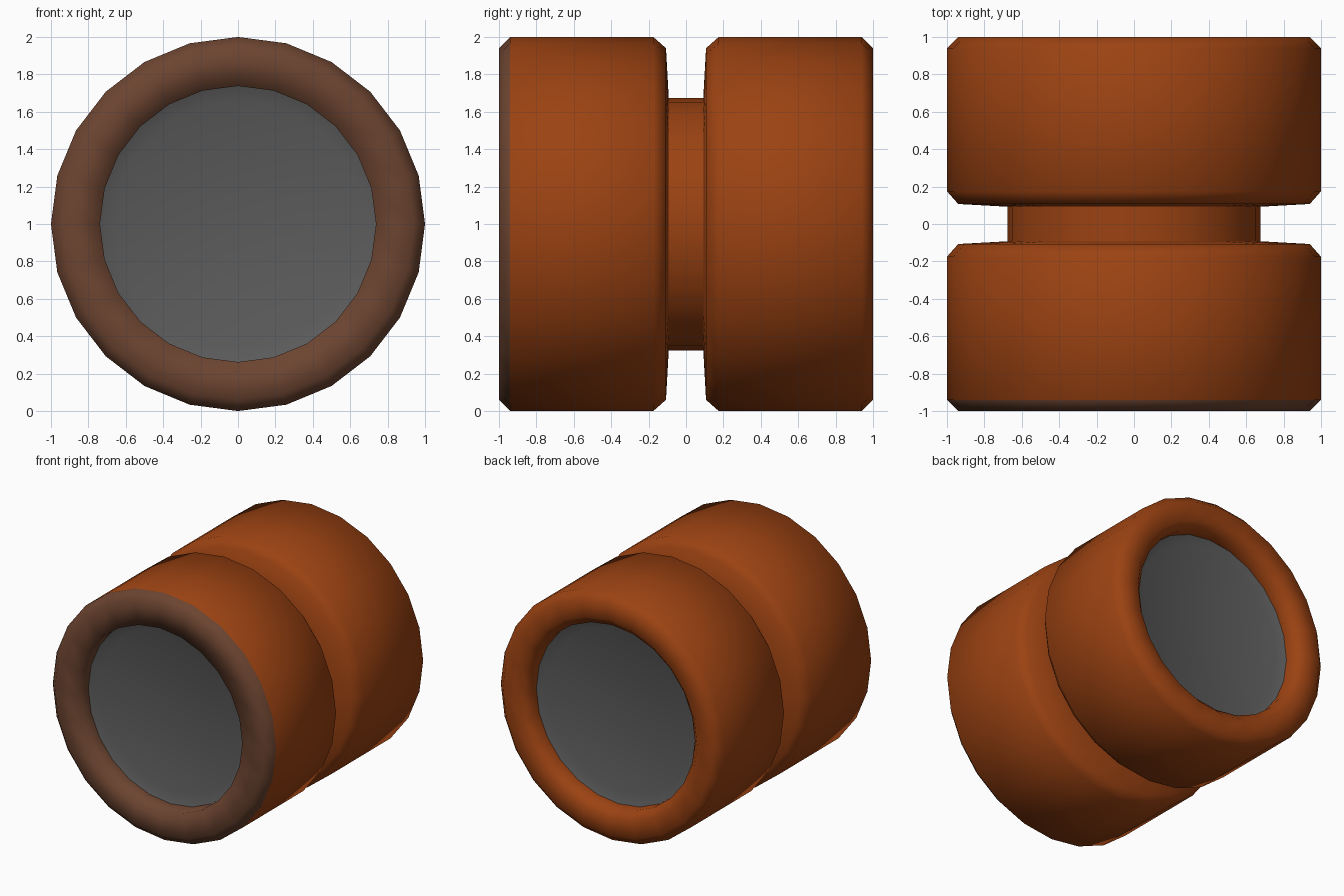
import bpy, bmesh, math

if "Cube" in bpy.data.objects:
    bpy.data.objects.remove(bpy.data.objects["Cube"])

SIDES = 24


def material(name, rgb):
    m = bpy.data.materials.new(name)
    m.diffuse_color = (*rgb, 1)
    m.use_nodes = True
    m.node_tree.nodes["Principled BSDF"].inputs["Base Color"].default_value = m.diffuse_color
    return m


orange = material("rust orange", (0.33, 0.055, 0.006))
brown = material("dull brown", (0.15, 0.058, 0.030))
grey = material("dark grey", (0.105, 0.105, 0.105))


def lathe(name, profile, mats, cap=None, rule=None):
    """Spin (radius, y) points round the y axis; cap = index of a ring to fill."""
    bm = bmesh.new()
    rings = []
    for r, y in profile:
        rings.append([bm.verts.new((r * math.sin(2 * math.pi * j / SIDES), y,
                                    1 + r * math.cos(2 * math.pi * j / SIDES)))
                      for j in range(SIDES)])
    for a, b in zip(rings, rings[1:]):
        for j in range(SIDES):
            k = (j + 1) % SIDES
            bm.faces.new((a[j], a[k], b[k], b[j]))
    if cap == 0:
        bm.faces.new(rings[0][::-1])
    elif cap == -1:
        bm.faces.new(rings[-1])
    for f in bm.faces:
        f.smooth = True
        if rule and rule(f.calc_center_median()):
            f.material_index = 1
    me = bpy.data.meshes.new(name)
    bm.to_mesh(me)
    bm.free()
    for m in mats:
        me.materials.append(m)
    ob = bpy.data.objects.new(name, me)
    bpy.context.collection.objects.link(ob)
    return ob


def mirrored(profile):
    return [(r, -y) for r, y in reversed(profile)]


# Outer drum half: chamfered rim to the wall of the middle groove
outer = [(0.94, -1), (1, -0.94), (1, -0.175), (0.94, -0.107), (0.67, -0.092)]

# Front drum has a square inner lip and a brown rim
lathe("front_drum", [(0.738, -0.86), (0.738, -1)] + outer, [orange, brown],
      rule=lambda c: c.y < -0.9)

# Back drum has a chamfered inner lip
lathe("back_drum",
      mirrored([(0.738, -0.86), (0.738, -0.94), (0.80, -1)] + outer), [orange])

# Core visible in the groove
lathe("core", [(0.675, -0.1), (0.675, 0.1)], [orange])

# Recessed grey end panels with a softened border
panel = [(0.66, -0.83), (0.738, -0.86)]
lathe("front_panel", panel, [grey], cap=0)
lathe("back_panel", mirrored(panel), [grey], cap=-1)
